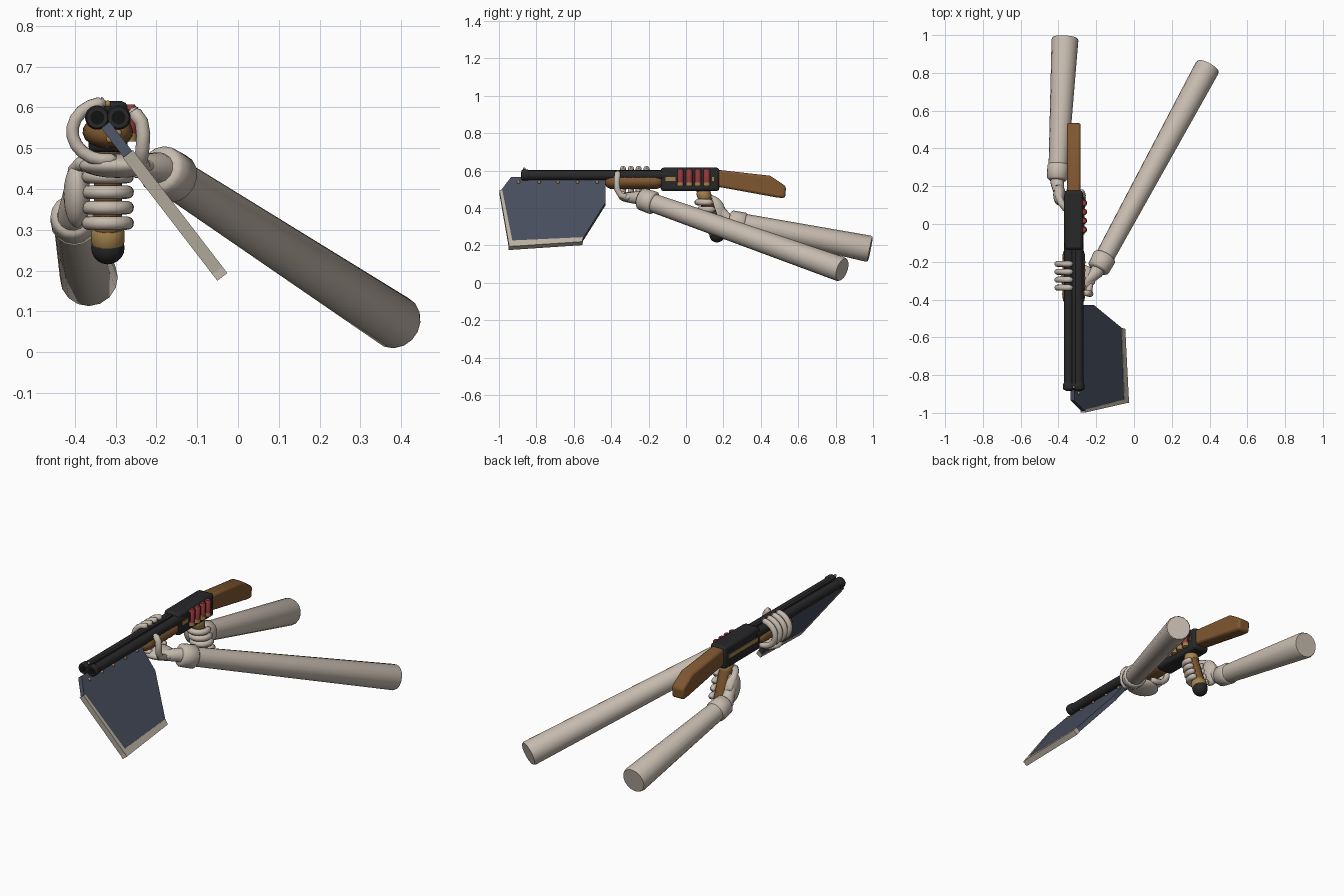
import bpy, bmesh, math
from mathutils import Vector, Matrix

if "Cube" in bpy.data.objects:
    bpy.data.objects.remove(bpy.data.objects["Cube"])

def mat(name, r, g, b):
    m = bpy.data.materials.new(name)
    m.diffuse_color = (r, g, b, 1)
    m.use_nodes = True
    m.node_tree.nodes["Principled BSDF"].inputs["Base Color"].default_value = m.diffuse_color
    return m

BONE = mat("pale skin", 0.56, 0.49, 0.42)
WOOD = mat("brown wood", 0.21, 0.095, 0.03)
IRON = mat("black iron", 0.021, 0.021, 0.023)
BORE = mat("bore black", 0.006, 0.006, 0.006)
SLATE = mat("slate blade", 0.066, 0.077, 0.115)
EDGE = mat("sharp edge", 0.50, 0.445, 0.37)
RED = mat("shell red", 0.30, 0.04, 0.04)
BRASS = mat("brass", 0.38, 0.23, 0.075)
GX = -0.319                                   # centre plane of the gun

def finish(bm, name, m, angle=40, bevel=0):
    bmesh.ops.recalc_face_normals(bm, faces=bm.faces)
    me = bpy.data.meshes.new(name)
    bm.to_mesh(me)
    bm.free()
    ob = bpy.data.objects.new(name, me)
    bpy.context.collection.objects.link(ob)
    me.materials.append(m)
    if bevel:
        b = ob.modifiers.new("bevel", 'BEVEL')
        b.width, b.segments = bevel, 2
    if angle:
        bpy.ops.object.select_all(action='DESELECT')
        ob.select_set(True)
        bpy.context.view_layer.objects.active = ob
        bpy.ops.object.shade_smooth_by_angle(angle=math.radians(angle))
    return ob

def sweep(name, pts, radii, m, sides=16, angle=45):
    """Round tube through pts with one radius per point."""
    bm = bmesh.new()
    pts = [Vector(p) for p in pts]
    rings, u = [], None
    for i, p in enumerate(pts):
        t = (pts[min(i + 1, len(pts) - 1)] - pts[max(i - 1, 0)]).normalized()
        if u is None:
            u = t.orthogonal()
        u = (u - t * u.dot(t)).normalized()
        v = t.cross(u)
        rings.append([bm.verts.new(p + radii[i] * (u * math.cos(a) + v * math.sin(a)))
                      for a in (2 * math.pi * k / sides for k in range(sides))])
    for a, b in zip(rings, rings[1:]):
        for k in range(sides):
            j = (k + 1) % sides
            bm.faces.new((a[k], a[j], b[j], b[k]))
    bm.faces.new(rings[0])
    bm.faces.new(rings[-1])
    return finish(bm, name, m, angle)

def finger(name, pts, r):
    """Tapered tube with rounded ends."""
    pts = [Vector(p) for p in pts]
    d0 = (pts[0] - pts[1]).normalized()
    d1 = (pts[-1] - pts[-2]).normalized()
    caps = (0.97, 0.75, 0.42)
    path = [pts[0] + d0 * r * c for c in reversed(caps)] + pts + [pts[-1] + d1 * r * c for c in caps]
    rad = [r * math.sqrt(1 - c * c) for c in reversed(caps)] + [r] * len(pts) \
        + [r * math.sqrt(1 - c * c) for c in caps]
    return sweep(name, path, rad, BONE, 10, 60)

def ball(name, c, size, m, rot=None):
    bm = bmesh.new()
    bmesh.ops.create_uvsphere(bm, u_segments=16, v_segments=10, radius=1)
    mx = Matrix.Translation(c) @ (rot or Matrix()) @ Matrix.Diagonal((*size, 1))
    bm.transform(mx)
    return finish(bm, name, m, 60)

def box(name, lo, hi, m, bevel=0):
    bm = bmesh.new()
    bmesh.ops.create_cube(bm, size=1)
    lo, hi = Vector(lo), Vector(hi)
    bm.transform(Matrix.Translation((lo + hi) / 2) @ Matrix.Diagonal((*(hi - lo), 1)))
    return finish(bm, name, m, 30 if bevel else 0, bevel)

def plate(name, outline, origin, ax, ay, thick, m, bevel=0):
    """Flat outline in the plane of ax, ay, extruded evenly both ways."""
    bm = bmesh.new()
    o, ax, ay = Vector(origin), Vector(ax), Vector(ay)
    n = ax.cross(ay).normalized() * thick / 2
    a = [bm.verts.new(o + ax * p + ay * q - n) for p, q in outline]
    b = [bm.verts.new(o + ax * p + ay * q + n) for p, q in outline]
    bm.faces.new(a)
    bm.faces.new(b)
    for i in range(len(a)):
        j = (i + 1) % len(a)
        bm.faces.new((a[i], a[j], b[j], b[i]))
    return finish(bm, name, m, 30 if bevel else 0, bevel)

# twin barrels with muzzle rings and bores
for s in (-1, 1):
    x = GX + s * 0.026
    sweep("barrel", [(x, -0.87, 0.575), (x, -0.10, 0.575)], [0.025, 0.026], IRON, 20)
    sweep("muzzle_ring", [(x, -0.88, 0.575), (x, -0.874, 0.575), (x, -0.846, 0.575), (x, -0.84, 0.575)],
          [0.026, 0.030, 0.030, 0.026], IRON, 20)
    sweep("bore", [(x, -0.883, 0.575), (x, -0.87, 0.575)], [0.017, 0.017], BORE, 16)
box("barrel_rib", (GX - 0.009, -0.86, 0.585), (GX + 0.009, -0.12, 0.603), IRON)
ball("front_sight", (GX, -0.865, 0.609), (0.007, 0.007, 0.008), BRASS)

# receiver with brass side strips
box("receiver", (GX - 0.048, -0.135, 0.49), (GX + 0.048, 0.178, 0.615), IRON, 0.014)
for s in (-1, 1):
    x = GX + s * 0.049
    box("side_strip", (x - 0.003, -0.11, 0.543), (x + 0.003, 0.15, 0.565), BRASS)

# spare shells in a holder on the right side
box("shell_holder", (GX + 0.045, -0.055, 0.545), (GX + 0.056, 0.14, 0.595), IRON)
for i in range(4):
    y = -0.03 + i * 0.047
    sweep("shell", [(-0.266, y, 0.535), (-0.266, y, 0.602), (-0.266, y, 0.607)],
          [0.017, 0.017, 0.013], RED, 12)
    sweep("shell_base", [(-0.266, y, 0.516), (-0.266, y, 0.536)], [0.018, 0.018], BRASS, 12)

# stock and fore-end
plate("stock", [(0.16, 0.605), (0.45, 0.572), (0.535, 0.515), (0.53, 0.452), (0.49, 0.455), (0.16, 0.515)],
      (GX, 0, 0), (0, 1, 0), (0, 0, 1), 0.074, WOOD, 0.012)
ys = [-0.432, -0.425, -0.405, -0.37]
rs = [0.015, 0.028, 0.038, 0.041]
for i in range(9):
    ys.append(-0.35 + i * 0.021)
    rs.append(0.0415 if i % 2 else 0.039)
ys += [-0.165, -0.145, -0.13]
rs += [0.040, 0.036, 0.028]
fore = sweep("fore_end", [(0, y, 0) for y in ys], rs, WOOD, 18, 60)
fore.data.transform(Matrix.Translation((GX, 0, 0.54)) @ Matrix.Diagonal((1.5, 1, 1, 1)))

# slanted axe blade hung under the barrels
O, DOWN = (-0.322, 0, 0.553), Vector((0.61, 0, -0.793))
Y = (0, 1, 0)
plate("blade", [(-0.935, -0.005), (-0.43, -0.005), (-0.43, 0.165), (-0.55, 0.405), (-0.945, 0.435), (-0.99, 0.085)],
      O, Y, DOWN, 0.026, SLATE)
plate("lower_edge", [(-0.55, 0.402), (-0.555, 0.432), (-0.948, 0.465), (-0.945, 0.425)], O, Y, DOWN, 0.031, EDGE)
plate("front_edge", [(-0.982, 0.085), (-0.928, 0.428), (-0.948, 0.445), (-0.998, 0.085)], O, Y, DOWN, 0.031, EDGE)
side = Vector((0.793, 0, 0.61)) * 0.013
for y in (-0.895, -0.785, -0.685, -0.58, -0.475):
    for s in (-1, 1):
        ball("rivet", Vector(O) + DOWN * 0.03 + Vector((0, y, 0)) + side * s, (0.009,) * 3, BRASS)

# pistol grip with brass collars and round pommel
def grip(z):
    return Vector((GX, 0.09 + (0.49 - z) * 0.325, z))
sweep("grip", [grip(0.50), grip(0.42), grip(0.34), grip(0.27)], [0.032, 0.034, 0.035, 0.035], WOOD)
for z, r in ((0.475, 0.038), (0.285, 0.041)):
    sweep("grip_collar", [grip(z + 0.018), grip(z + 0.01), grip(z - 0.015), grip(z - 0.025)],
          [r - 0.004, r, r, r - 0.004], BRASS)
ball("pommel", grip(0.256), (0.041, 0.041, 0.041), IRON)

# forearms with cuffs and wrists
def arm(name, end, cuff, palm, r0, r1, rc):
    end, cuff, palm = Vector(end), Vector(cuff), Vector(palm)
    d = (end - cuff).normalized()
    sweep(name + "_forearm", [cuff, end - d * 0.012, end], [r0, r1, r1 * 0.93], BONE, 16, 50)
    sweep(name + "_cuff", [cuff - d * 0.045, cuff - d * 0.035, cuff + d * 0.035, cuff + d * 0.045],
          [rc - 0.014, rc - 0.003, rc, rc - 0.01], BONE, 16, 50)
    sweep(name + "_wrist", [cuff, cuff - d * 0.06, palm], [0.042, 0.036, 0.028], BONE, 14, 60)

arm("front", (0.392, 0.835, 0.07), (-0.172, -0.205, 0.437), (-0.25, -0.30, 0.455), 0.050, 0.067, 0.063)
arm("rear", (-0.365, 0.985, 0.18), (-0.403, 0.275, 0.325), (-0.398, 0.17, 0.40), 0.050, 0.071, 0.058)

# front hand: palm below, four fingers round the left, thumb round the right
ball("front_palm", (-0.295, -0.285, 0.457), (0.095, 0.075, 0.030), BONE)
for i in range(4):
    y = -0.337 + i * 0.042
    finger("front_finger", [(-0.325 + 0.081 * math.cos(a), y, 0.541 + 0.07 * math.sin(a))
                            for a in (math.radians(280 - k * 18) for k in range(11))], 0.016)
finger("front_thumb", [(-0.23, -0.31, 0.455), (-0.238, -0.35, 0.468), (-0.234, -0.368, 0.50),
                       (-0.232, -0.37, 0.535), (-0.237, -0.368, 0.565), (-0.252, -0.365, 0.585)], 0.017)

# rear hand: palm on the left, fingers round the front of the grip
ball("rear_palm", (-0.395, 0.155, 0.385), (0.033, 0.055, 0.082), BONE, Matrix.Rotation(0.32, 4, 'X'))
for z in (0.43, 0.392, 0.354, 0.316):
    c = grip(z)
    finger("rear_finger", [(c.x + 0.048 * math.cos(a), c.y + 0.048 * math.sin(a), z)
                           for a in (math.radians(165 + k * 20) for k in range(12))], 0.0165)
finger("rear_thumb", [(-0.405, 0.19, 0.40), (-0.40, 0.15, 0.445), (-0.385, 0.11, 0.462), (-0.36, 0.08, 0.462)], 0.018)
